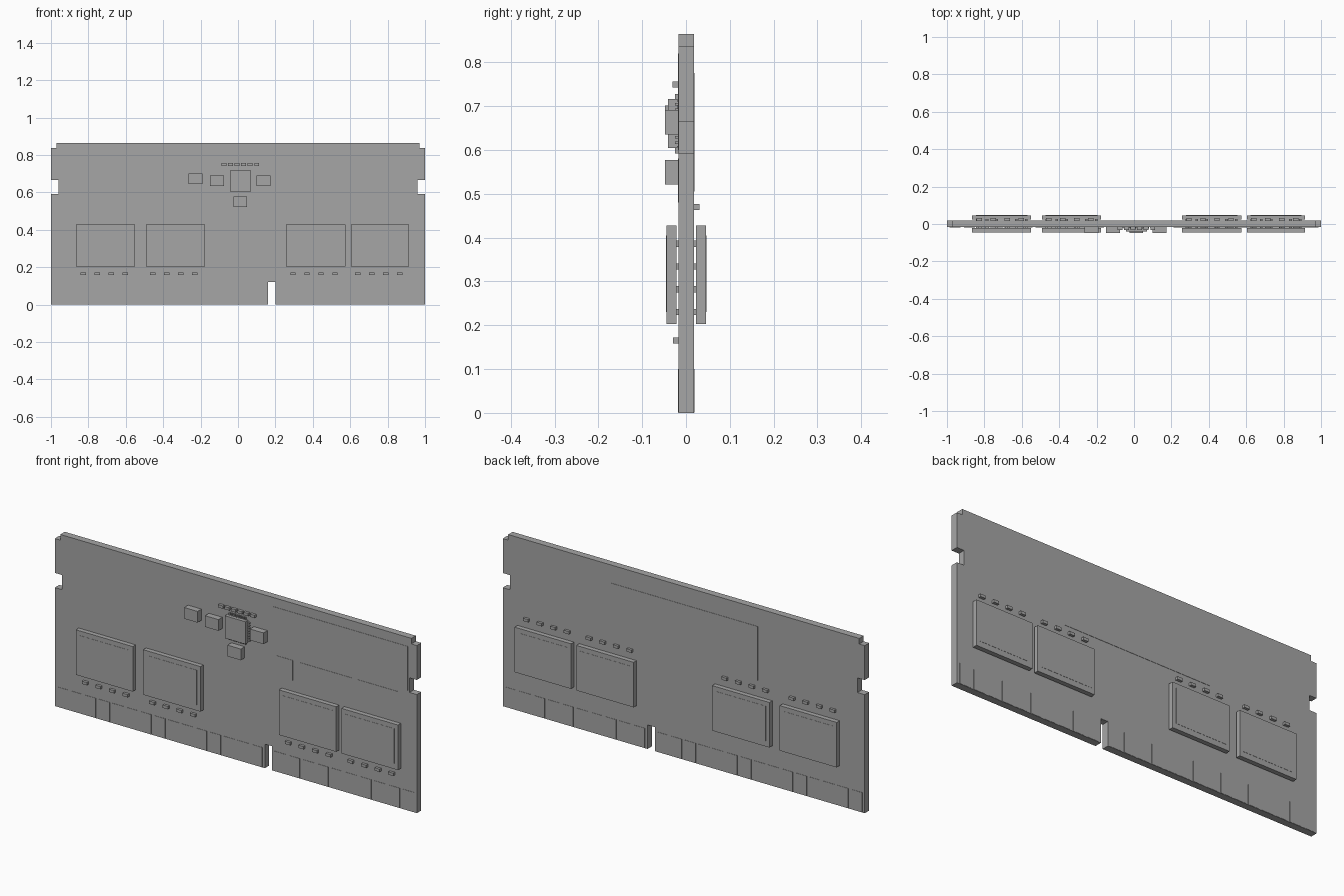
import bpy
import bmesh

cube = bpy.data.objects.get("Cube")
if cube:
    bpy.data.objects.remove(cube)

grey = bpy.data.materials.new("plain grey")
grey.use_nodes = True
grey.diffuse_color = (0.38, 0.38, 0.38, 1)
grey.node_tree.nodes["Principled BSDF"].inputs["Base Color"].default_value = grey.diffuse_color

FRONT, BACK = -0.017, 0.018   # board faces


def finish(name, bm):
    bmesh.ops.recalc_face_normals(bm, faces=bm.faces)
    mesh = bpy.data.meshes.new(name)
    bm.to_mesh(mesh)
    bm.free()
    mesh.materials.append(grey)
    obj = bpy.data.objects.new(name, mesh)
    bpy.context.collection.objects.link(obj)
    return obj


def add_box(bm, x0, x1, y0, y1, z0, z1):
    verts = bmesh.ops.create_cube(bm, size=1)["verts"]
    for v in verts:
        v.co.x = x1 if v.co.x > 0 else x0
        v.co.y = y1 if v.co.y > 0 else y0
        v.co.z = z1 if v.co.z > 0 else z0


def boxes(name, items):
    bm = bmesh.new()
    for item in items:
        add_box(bm, *item)
    return finish(name, bm)


def on_side(side, low, high):
    """Depth range of something standing off one board face."""
    if side < 0:
        return FRONT - high, FRONT - low
    return BACK + low, BACK + high


# circuit board: outline with corner steps, side notches and key slot
edge = [(1, 0), (1, 0.592), (0.96, 0.592), (0.96, 0.665), (1, 0.665),
        (1, 0.837), (0.97, 0.837), (0.97, 0.865)]
key = [(0.16, 0), (0.16, 0.12), (0.2, 0.12), (0.2, 0)]
outline = key + edge + [(-x, z) for x, z in reversed(edge)]
bm = bmesh.new()
face = bm.faces.new([bm.verts.new((x, FRONT, z)) for x, z in outline])
extruded = bmesh.ops.extrude_face_region(bm, geom=[face])["geom"]
bmesh.ops.translate(bm, vec=(0, BACK - FRONT, 0),
                    verts=[g for g in extruded if isinstance(g, bmesh.types.BMVert)])
finish("circuit_board", bm)

chips = [(-0.865, -0.55), (-0.493, -0.176), (0.257, 0.574), (0.603, 0.915)]
for side, label in ((-1, "front"), (1, "back")):
    body, pads, caps, marks = [], [], [], []
    cap_z = 0.165 if side < 0 else 0.47
    for x0, x1 in chips:
        # memory chip, raised on rows of solder pads
        body.append((x0, x1, *on_side(side, 0.005, 0.028), 0.203, 0.428))
        marks.append((x0 + 0.02, x1 - 0.02, *on_side(side, 0.028, 0.029), 0.23, 0.405))
        for column in range(6):
            x = x0 + (column + 0.5) * (x1 - x0) / 6
            for row in range(4):
                z = 0.23 + row * 0.052
                pads.append((x - 0.007, x + 0.007, *on_side(side, 0, 0.005), z - 0.007, z + 0.007))
        # capacitors beside the chip
        for i in range(4):
            x = x0 + 0.037 + i * 0.075
            caps.append((x - 0.014, x + 0.014, *on_side(side, 0, 0.013), cap_z - 0.007, cap_z + 0.007))
    boxes(label + "_memory_chips", body)
    boxes(label + "_chip_markings", marks)
    boxes(label + "_solder_pads", pads)
    boxes(label + "_capacitors", caps)

    # edge contacts either side of the key slot
    contacts = []
    for start, end, count in ((-0.995, 0.155, 15), (0.205, 0.995, 10)):
        pitch = (end - start) / count
        for i in range(count):
            x = start + (i + 0.5) * pitch
            contacts.append((x - 0.03, x + 0.03, *on_side(side, 0, 0.0015), 0.001, 0.1))
    boxes(label + "_edge_contacts", contacts)

# thin blank labels
depth = on_side(-1, 0, 0.0015)
boxes("front_label", [(0.21, 0.95, *depth, 0.6, 0.82)])
boxes("front_small_labels", [(x0, x1, *depth, 0.48, 0.58)
                             for x0, x1 in ((0.22, 0.315), (0.355, 0.64), (0.675, 0.9))])
boxes("back_label", [(-0.41, 0.4, *on_side(1, 0, 0.0015), 0.505, 0.775)])

# controller chip with pins on four sides
cx, cz, half = 0.013, 0.66, 0.056
boxes("controller_chip", [(cx - half, cx + half, *on_side(-1, 0.002, 0.024), cz - half, cz + half)])
pins = []
depth = on_side(-1, 0, 0.008)
for i in range(8):
    t = -0.044 + i * 0.0126
    for s in (-1, 1):
        a, b = sorted((s * (half - 0.005), s * (half + 0.012)))
        pins.append((cx + a, cx + b, *depth, cz + t - 0.003, cz + t + 0.003))
        pins.append((cx + t - 0.003, cx + t + 0.003, *depth, cz + a, cz + b))
boxes("controller_pins", pins)

# square components around the controller
boxes("square_components", [(x - 0.037, x + 0.037, *on_side(-1, 0, 0.031), z - 0.028, z + 0.028)
                            for x, z in ((0.137, 0.663), (-0.112, 0.663), (-0.227, 0.673), (0.012, 0.549))])

# row of resistors above the controller
boxes("resistors", [(x - 0.013, x + 0.013, *on_side(-1, 0, 0.014), 0.742, 0.756)
                    for x in (-0.075 + i * 0.035 for i in range(6))])
